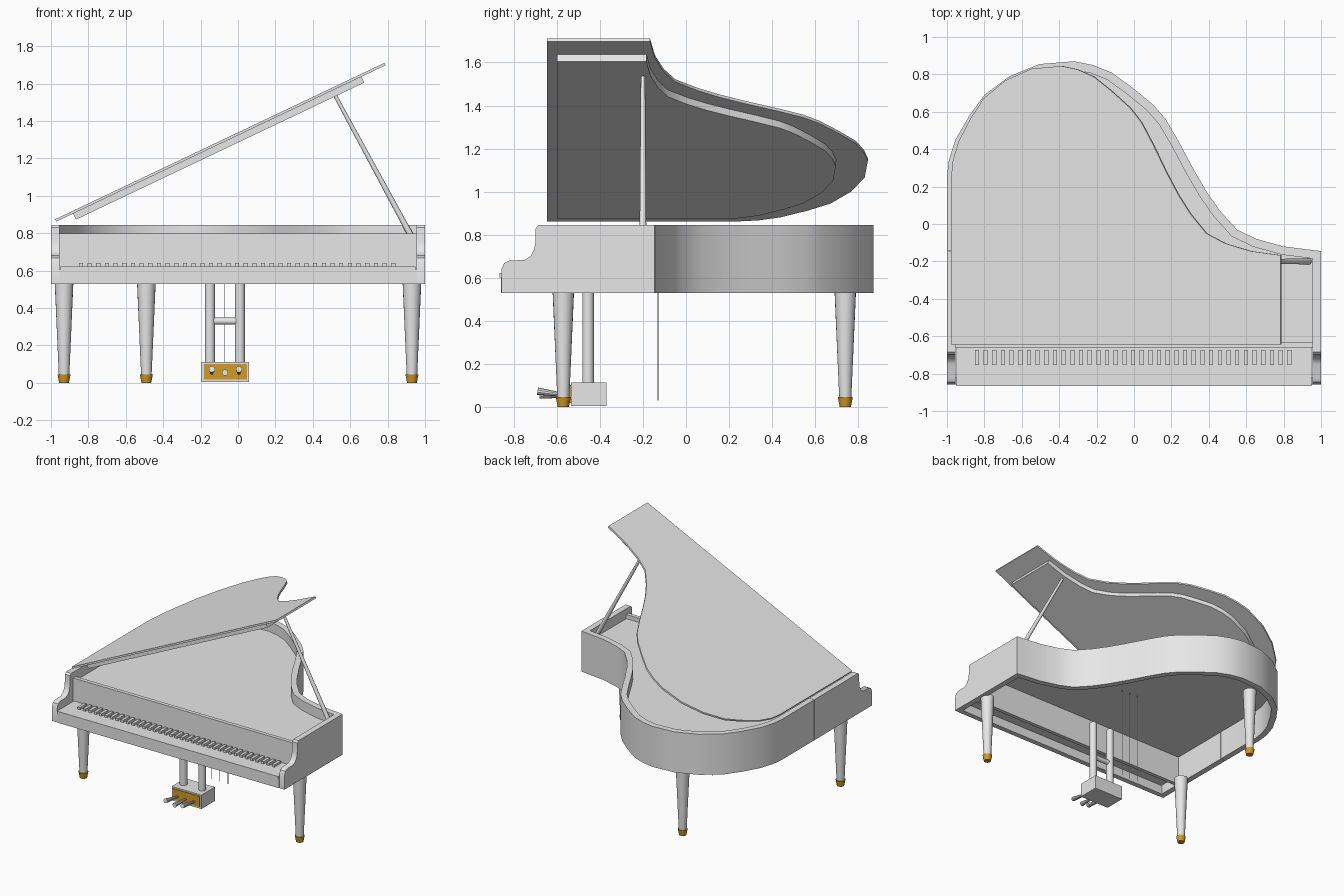
import bpy, bmesh, math
from mathutils import Matrix, Vector

if "Cube" in bpy.data.objects:
    bpy.data.objects.remove(bpy.data.objects["Cube"], do_unlink=True)


def material(name, rgb):
    m = bpy.data.materials.new(name)
    m.use_nodes = True
    m.diffuse_color = (*rgb, 1)
    m.node_tree.nodes["Principled BSDF"].inputs["Base Color"].default_value = (*rgb, 1)
    return m


grey = material("light grey", (0.8, 0.8, 0.8))
gold = material("gold", (0.66, 0.33, 0.02))


def finish(name, bm, mat, matrix=None):
    bmesh.ops.recalc_face_normals(bm, faces=bm.faces)
    if matrix:
        bm.transform(matrix)
    mesh = bpy.data.meshes.new(name)
    bm.to_mesh(mesh)
    bm.free()
    mesh.materials.append(mat)
    for p in mesh.polygons:
        p.use_smooth = True
    mesh.set_sharp_from_angle(angle=math.radians(32))
    ob = bpy.data.objects.new(name, mesh)
    bpy.context.collection.objects.link(ob)
    return ob


def prism(name, pts, lo, hi, mat=grey, axis="z", matrix=None):
    """Extrude a flat outline from lo to hi along z or x."""
    bm = bmesh.new()
    place = (lambda p, h: (p[0], p[1], h)) if axis == "z" else (lambda p, h: (h, p[0], p[1]))
    face = bm.faces.new([bm.verts.new(place(p, lo)) for p in pts])
    new = bmesh.ops.extrude_face_region(bm, geom=[face])["geom"]
    step = Vector(place((0, 0), hi - lo))
    bmesh.ops.translate(bm, vec=step, verts=[g for g in new if isinstance(g, bmesh.types.BMVert)])
    return finish(name, bm, mat, matrix)


def box(name, x0, x1, y0, y1, z0, z1, mat=grey):
    return prism(name, [(x0, y0), (x1, y0), (x1, y1), (x0, y1)], z0, z1, mat)


def rod(name, a, b, r1, r2, mat=grey, sides=16):
    """Tapered cylinder from point a to point b."""
    a, b = Vector(a), Vector(b)
    bm = bmesh.new()
    bmesh.ops.create_cone(bm, cap_ends=True, segments=sides, radius1=r1, radius2=r2,
                          depth=(b - a).length)
    turn = (b - a).to_track_quat("Z", "Y").to_matrix().to_4x4()
    return finish(name, bm, mat, Matrix.Translation((a + b) / 2) @ turn)


def inset(path, d):
    """Offset an open path to its left with mitred corners."""
    pts = [Vector(p) for p in path]
    dirs = [(q - p).normalized() for p, q in zip(pts, pts[1:])]
    out = []
    for i, p in enumerate(pts):
        n1, n2 = [Vector((-v.y, v.x)) for v in (dirs[max(i - 1, 0)], dirs[min(i, len(dirs) - 1)])]
        out.append(p + (n1 + n2) * d / (1 + n1.dot(n2)))
    return out


# Case outline, from the front right corner round the tail to the front left
outline = [(1, -.645), (1, -.145), (.8, -.12), (.655, -.08), (.55, -.03), (.46, .07),
           (.39, .17), (.32, .29), (.24, .44), (.17, .56), (.1, .64), (-.01, .73),
           (-.12, .81), (-.22, .85), (-.32, .87), (-.505, .855), (-.665, .79), (-.8, .69),
           (-.88, .58), (-.955, .45), (-.99, .34), (-1, .25), (-1, -.145), (-1, -.645)]

# Curved rim and the flat deck inside it
inner = inset(outline, .045)
prism("rim", outline[1:-1] + inner[1:-1][::-1], .53, .845)
prism("deck", inset(outline, .03), .758, .768)

# Side arms with scooped front ends
arm = [(-.147, .53), (-.147, .845), (-.685, .845), (-.698, .832), (-.7, .76), (-.706, .73),
       (-.722, .7), (-.75, .682), (-.82, .68), (-.845, .668), (-.857, .64), (-.857, .53)]
for side, x in (("left", .955), ("right", -1)):
    prism(side + "_arm", arm, x, x + .045, axis="x")

# Keyboard and front boards
box("front_board", -.955, .955, -.66, -.63, .53, .8)
box("front_rail", -.955, .955, -.86, -.82, .53, .605)
box("white_keys", -.95, .95, -.866, -.655, .6, .622)
KEYS = 37
for i in range(KEYS):
    x = -.84 + 1.67 * i / (KEYS - 1)
    box("black_key", x - .011, x + .011, -.755, -.675, .62, .64)

# Raised lid with a thinner-outlined panel beneath, hinged on the right edge
hinge = Matrix.Translation((-.972, 0, .862)) @ Matrix.Rotation(math.radians(-25.4), 4, "Y")
lid = [(p.x + .975, p.y) for p in inset(outline, .025)]
prism("lid", lid, 0, .014, matrix=hinge)
panel = [(.1 + x * .875, -.6 + (y + .645) * .87) for x, y in lid]
prism("lid_panel", panel, -.035, .001, matrix=hinge)
rod("lid_prop", (.935, -.2, .768), (.52, -.2, 1.535), .016, .01)

# Legs with metal tips
for name, x, y in (("front_left", .93, -.57), ("front_right", -.93, -.57), ("rear", -.49, .74)):
    rod(name + "_leg", (x, y, .04), (x, y, .54), .028, .05, sides=20)
    rod(name + "_tip", (x, y, 0), (x, y, .046), .026, .035, gold, 20)

# Pedal lyre
for x in (-.15, .01):
    rod("lyre_post", (x, -.455, .11), (x, -.455, .61), .027, .027)
rod("lyre_crossbar", (-.14, -.455, .33), (0, -.455, .33), .019, .019)
box("pedal_box", -.195, .06, -.535, -.37, .005, .113)
box("pedal_plate", -.182, .047, -.541, -.534, .018, .102, gold)
for x, z0, z1, y in ((-.14, .05, .073, -.69), (-.07, .05, .055, -.68), (.005, .05, .073, -.69)):
    rod("pedal", (x, -.53, z0), (x, y, z1), .007, .017, sides=10)
    rod("pedal_wire", (x, -.13, .03), (x, -.13, .76), .002, .002, sides=6)
